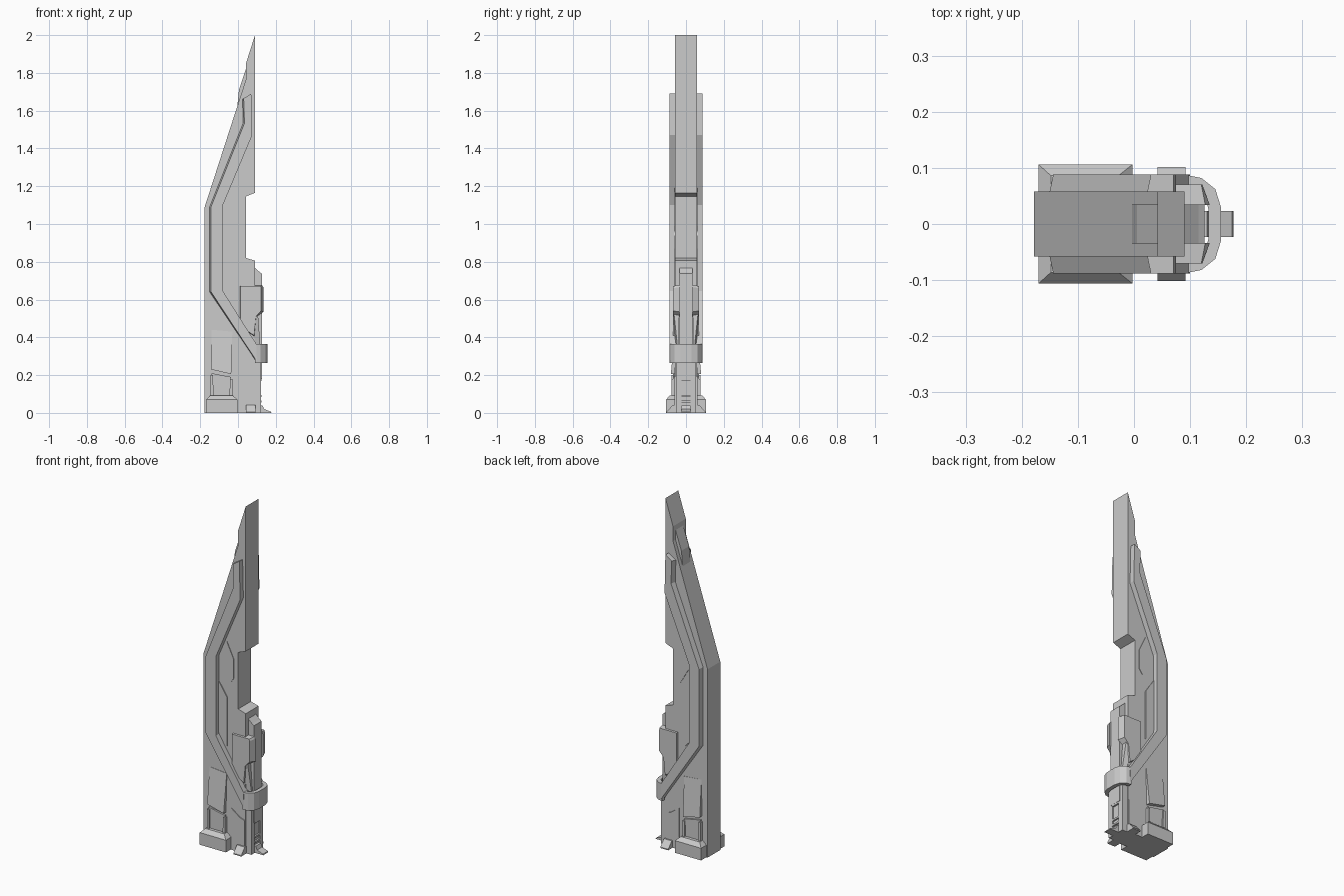
import bpy, bmesh


def loft(bm, a, b):
    """Closed solid between two matching outlines of 3D points."""
    va = [bm.verts.new(p) for p in a]
    vb = [bm.verts.new(p) for p in b]
    bm.faces.new(va)
    bm.faces.new(vb[::-1])
    n = len(va)
    for i in range(n):
        j = (i + 1) % n
        bm.faces.new((va[j], va[i], vb[i], vb[j]))


def finish(name, bm):
    bmesh.ops.recalc_face_normals(bm, faces=bm.faces)
    me = bpy.data.meshes.new(name)
    bm.to_mesh(me)
    bm.free()
    ob = bpy.data.objects.new(name, me)
    bpy.context.collection.objects.link(ob)
    return ob


def slab(name, outline, half):
    """XZ outline extruded symmetrically through y."""
    bm = bmesh.new()
    loft(bm, [(x, -half, z) for x, z in outline], [(x, half, z) for x, z in outline])
    return finish(name, bm)


def sides(name, outline, y0, y1, top=None):
    """XZ outline raised from y0 to y1 on both flanks; y1 may be a function of z."""
    top = top or outline
    f = y1 if callable(y1) else (lambda z: y1)
    bm = bmesh.new()
    for s in (-1, 1):
        loft(bm, [(x, s * y0, z) for x, z in outline], [(x, s * f(z), z) for x, z in top])
    return finish(name, bm)


def rect(x0, x1, z0, z1):
    return [(x0, z0), (x1, z0), (x1, z1), (x0, z1)]


# Tall blade-shaped body
slab("main_blade", [(-.178, 0), (-.178, 1.085), (.042, 1.765), (.042, 1.85), (.09, 2.0),
                    (.09, 1.165), (.042, 1.146), (.042, .82), (.09, .806), (.09, 0)], .058)
slab("back_ridge", [(-.005, 1.61), (.005, 1.71), (.042, 1.82), (.06, 1.82), (.06, 1.61)], .035)

# Raised angular band on both flanks, bevelled on its back edge
front_edge = [(.097, .365), (-.08, .645), (-.08, 1.10), (.075, 1.47), (.07, 1.69)]
back_low = [(.022, 1.66), (.026, 1.535), (-.152, 1.09), (-.152, .64), (.10, .265)]
back_top = [(.030, 1.665), (.034, 1.533), (-.144, 1.088), (-.144, .643), (.10, .272)]
sides("flank_band", front_edge + back_low, .05, .088, front_edge + back_top)

# Wrap-around collar joining the two bands at the front
outer = [(.09, .088), (.12, .082), (.145, .062), (.155, .03)]
inner = [(.09, .066), (.112, .062), (.128, .046), (.133, .025)]
u = outer + [(x, -y) for x, y in outer[::-1]] + [(x, -y) for x, y in inner] + inner[::-1]
bm = bmesh.new()
loft(bm, [(x, y, .265) for x, y in u], [(x, y, .365) for x, y in u])
finish("front_collar", bm)

# Plinth blocks with chamfered tops
sides("plinth_block", rect(-.17, -.003, 0, .07), .05, .106)
bm = bmesh.new()
for s in (-1, 1):
    loft(bm, [(-.17, s * .05, .07), (-.003, s * .05, .07), (-.003, s * .106, .07), (-.17, s * .106, .07)],
         [(-.148, s * .05, .092), (-.028, s * .05, .092), (-.028, s * .086, .092), (-.148, s * .086, .092)])
finish("plinth_chamfer", bm)

# Tapering panels above the plinth, split by a groove
sides("lower_flank_panel", [(-.138, .09), (-.04, .09), (-.036, .19), (-.14, .21)], .05, .068)
sides("panel_rim", [(-.145, .09), (-.13, .09), (-.132, .2), (-.145, .2)], .05, .076)
sides("panel_rim_front", [(-.045, .09), (-.03, .09), (-.03, .18), (-.042, .18)], .05, .076)
sides("upper_flank_panel", [(-.142, .23), (-.036, .205), (-.03, .43), (-.14, .44)], .05,
      lambda z: .080 - .09 * max(0, z - .205))

# Shallow plates between band and front edge
sides("middle_plate", [(-.082, .955), (-.026, .87), (-.026, .59), (-.082, .66)], .05, .063)
sides("upper_plate", [(-.075, 1.08), (-.028, 1.19), (.015, 1.10), (.015, .99), (-.005, .96)], .05, .061)
sides("lower_skirt", [(.0, 0), (.085, 0), (.085, .19), (.055, .20), (.0, .24)], .05, .062)

# Narrow front spine
slab("front_spine", [(.06, .18), (.126, .18), (.126, .737), (.115, .745), (.09, .768), (.06, .768)], .035)

# Side pods hugging the spine
pod = [(.01, .45), (.01, .675), (.127, .675), (.135, .665), (.135, .535), (.10, .51), (.088, .40)]
pod_top = [(.012, .46), (.012, .672), (.12, .672), (.122, .66), (.122, .54), (.095, .51), (.085, .41)]
sides("side_pod", pod, .034, .070, pod_top)

# Slanted fins below the pods
bm = bmesh.new()
for s in (-1, 1):
    loft(bm, [(.085, s * .036, .36), (.118, s * .036, .36), (.118, s * .046, .36), (.085, s * .056, .36)],
         [(.085, s * .036, .53), (.105, s * .036, .53), (.105, s * .064, .53), (.085, s * .068, .53)])
finish("pod_fin", bm)

# Lower front column: two rails and a recessed, slotted centre
sides("front_rail", rect(.08, .123, 0, .30), .024, .054)
slab("front_core", rect(.08, .116, 0, .19), .03)
for i, z in enumerate((.055, .085, .17)):
    slab(f"core_rung_{i + 1}", rect(.11, .125, z, z + .01), .024)

# Splayed feet at the flanks and the front
bm = bmesh.new()
for s in (-1, 1):
    foot = [(.05, 0), (.102, 0), (.102, .006), (.07, .042), (.05, .042)]
    loft(bm, [(.042, s * y, z) for y, z in foot], [(.092, s * y, z) for y, z in foot])
finish("flank_foot", bm)
slab("front_foot", [(.10, 0), (.177, 0), (.175, .006), (.138, .02), (.13, .04), (.10, .04)], .023)
